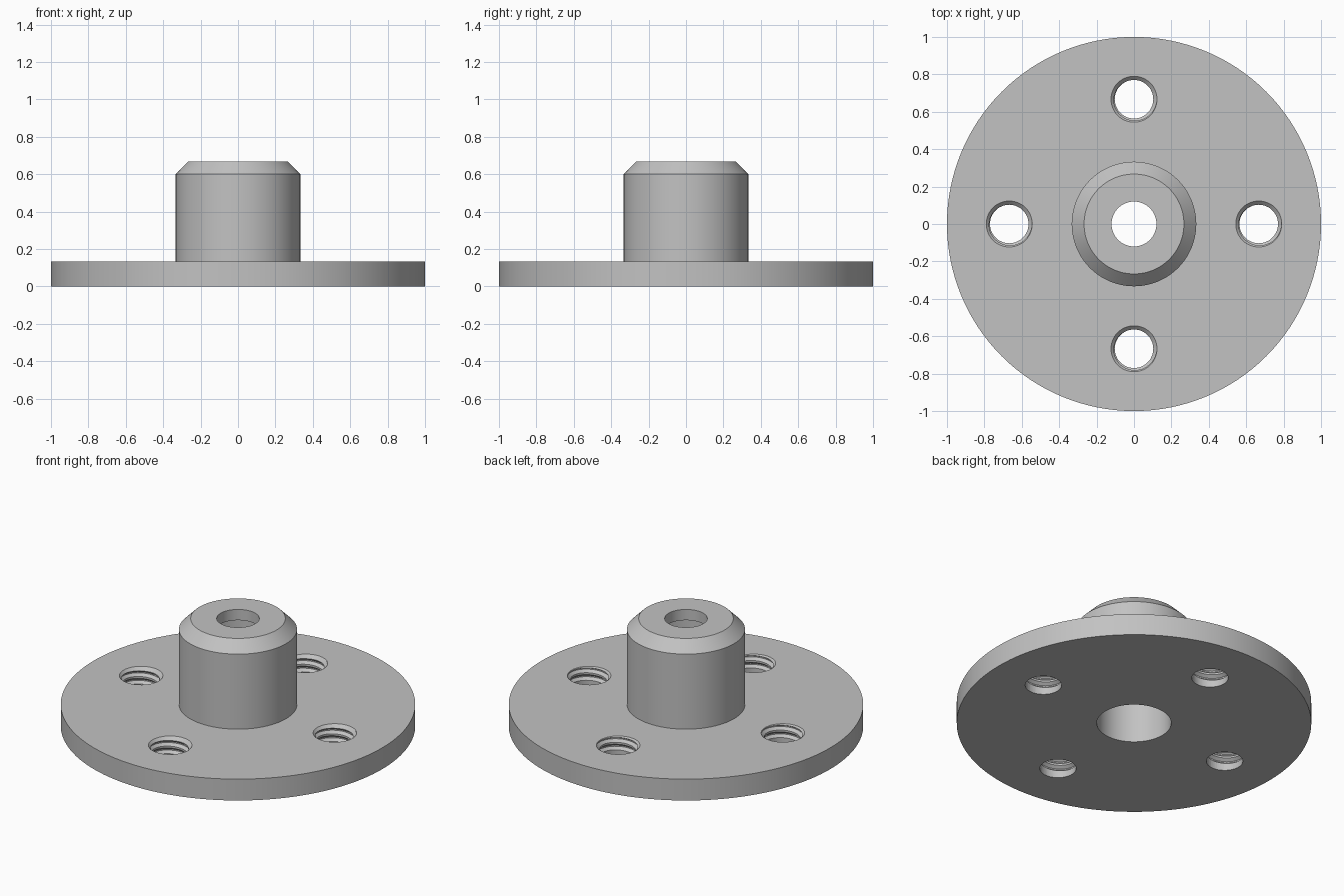
import bpy, bmesh, math
from mathutils import Matrix, Vector

cube = bpy.data.objects.get("Cube")
if cube:
    bpy.data.objects.remove(cube, do_unlink=True)

PLATE, HUB_TOP, STEP = 0.133, 0.667, 0.6    # heights of plate, hub and inner ledge
HOLE_RING = 0.667                           # radius of the circle of screw holes
MINOR, MAJOR, PITCH = 0.1, 0.121, 0.047     # screw thread

grey = bpy.data.materials.new("grey_metal")
grey.use_nodes = True
colour = (0.54, 0.54, 0.54, 1)
grey.diffuse_color = colour
grey.node_tree.nodes["Principled BSDF"].inputs["Base Color"].default_value = colour


def make_object(name, bm):
    bmesh.ops.recalc_face_normals(bm, faces=bm.faces)
    mesh = bpy.data.meshes.new(name)
    bm.to_mesh(mesh)
    bm.free()
    mesh.materials.append(grey)
    obj = bpy.data.objects.new(name, mesh)
    bpy.context.collection.objects.link(obj)
    return obj


def revolve(name, profile, closed, steps):
    """Turn a (radius, height) profile around the z axis."""
    bm = bmesh.new()
    verts = [bm.verts.new((r, 0, z)) for r, z in profile]
    edges = [bm.edges.new(pair) for pair in zip(verts, verts[1:])]
    if closed:
        edges.append(bm.edges.new((verts[-1], verts[0])))
    bmesh.ops.spin(bm, geom=verts + edges, cent=(0, 0, 0), axis=(0, 0, 1),
                   angle=math.tau, steps=steps, use_merge=True)
    bmesh.ops.remove_doubles(bm, verts=bm.verts, dist=1e-5)
    return make_object(name, bm)


def thread_cutter(name, start, turns, seg=48):
    """Closed screw shape: a ridge profile swept along a helix."""
    ridge = [(MINOR, 0), (MINOR, 0.15), (MAJOR, 0.5), (MAJOR, 0.65)]
    n = len(ridge)
    bm = bmesh.new()
    rows = []
    for k in range(n * turns + 1):
        r, offset = ridge[k % n]
        row = []
        for j in range(seg):
            a = math.tau * j / seg
            z = start + PITCH * (k // n + offset + j / seg)
            row.append(bm.verts.new((r * math.cos(a), r * math.sin(a), z)))
        rows.append(row)

    def vert(k, j):
        return rows[k][j] if j < seg else rows[k + n][0]

    for k in range(n * turns):
        for j in range(seg):
            if j + 1 < seg or k + 1 + n <= n * turns:
                bm.faces.new((vert(k, j), vert(k, j + 1), vert(k + 1, j + 1), vert(k + 1, j)))
    # close both ends with fans
    height = PITCH * (turns + 1)
    low = bm.verts.new((0, 0, start))
    high = bm.verts.new((0, 0, start + height))
    for edge in [e for e in bm.edges if e.is_boundary]:
        mid = (edge.verts[0].co.z + edge.verts[1].co.z) / 2
        bm.faces.new((*edge.verts, low if mid < start + height / 2 else high))
    return make_object(name, bm)


# flange: round plate, chamfered hub and stepped bore in one turned body
flange = revolve("flange", [
    (0.21, 0), (1, 0), (1, PLATE), (0.333, PLATE), (0.333, STEP),
    (0.267, HUB_TOP), (0.12, HUB_TOP), (0.12, STEP), (0.21, STEP)], True, 128)

# screw holes: clear bore with countersunk rim, plus the helical thread
cutters = []
for i in range(4):
    turn = Matrix.Rotation(i * math.pi / 2, 4, "Z")
    place = Matrix.Translation(turn @ Vector((HOLE_RING, 0, 0)))
    bore = revolve("bore_cutter", [
        (0, -0.05), (MINOR + 0.003, -0.05), (MINOR + 0.003, PLATE - 0.02),
        (0.123, PLATE), (0.123, PLATE + 0.1), (0, PLATE + 0.1)], False, 48)
    thread = thread_cutter("thread_cutter", 0.006, 4)
    for cutter in (bore, thread):
        cutter.matrix_world = place
        cutter.hide_render = True
        cutters.append(cutter)
        cut = flange.modifiers.new("screw_hole", "BOOLEAN")
        cut.operation = "DIFFERENCE"
        cut.solver = "EXACT"
        cut.object = cutter

# keep the cut result and drop the cutters
bpy.context.view_layer.update()
result = bpy.data.meshes.new_from_object(
    flange.evaluated_get(bpy.context.evaluated_depsgraph_get()))
flange.modifiers.clear()
flange.data = result
result.materials.clear()
result.materials.append(grey)
result.polygons.foreach_set("material_index", [0] * len(result.polygons))
for cutter in cutters:
    bpy.data.objects.remove(cutter, do_unlink=True)

bpy.ops.object.select_all(action="DESELECT")
flange.select_set(True)
bpy.context.view_layer.objects.active = flange
bpy.ops.object.shade_smooth_by_angle(angle=math.radians(25))
